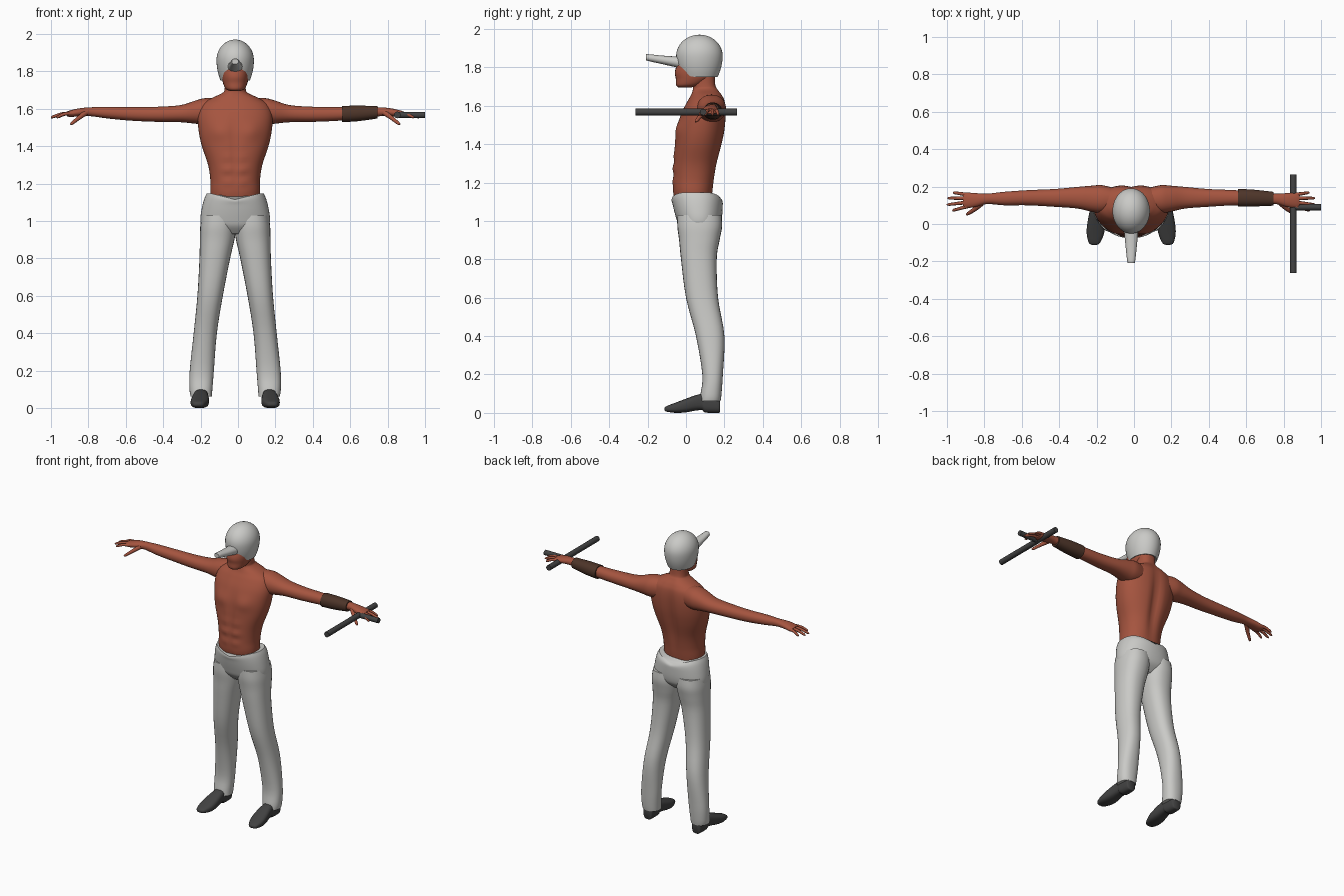
import bpy, bmesh, math
from mathutils import Vector

if "Cube" in bpy.data.objects:
    bpy.data.objects.remove(bpy.data.objects["Cube"])

CX = -0.015  # body centre line


def material(name, rgb):
    m = bpy.data.materials.new(name)
    m.diffuse_color = (*rgb, 1)
    m.use_nodes = True
    m.node_tree.nodes["Principled BSDF"].inputs["Base Color"].default_value = m.diffuse_color
    return m


SKIN = material("red skin", (0.38, 0.09, 0.05))
CLOTH = material("light grey cloth", (0.59, 0.59, 0.57))
DARK = material("dark grey", (0.055, 0.055, 0.055))
LEATHER = material("brown leather", (0.075, 0.035, 0.022))


def finish(name, bm, mat, mirror=False, angle=50):
    bmesh.ops.recalc_face_normals(bm, faces=bm.faces)
    me = bpy.data.meshes.new(name)
    bm.to_mesh(me)
    bm.free()
    me.materials.append(mat)
    ob = bpy.data.objects.new(name, me)
    bpy.context.collection.objects.link(ob)
    ob.location.x = CX
    bpy.ops.object.select_all(action='DESELECT')
    ob.select_set(True)
    bpy.context.view_layer.objects.active = ob
    bpy.ops.object.shade_smooth_by_angle(angle=math.radians(angle))
    if mirror:
        mod = ob.modifiers.new("mirror", 'MIRROR')
        mod.use_mirror_merge = False
    return ob


def spline(rows, steps):
    """Catmull-Rom interpolation through rows of numbers."""
    out = []
    for i in range(len(rows) - 1):
        a, b, c, d = (rows[max(i - 1, 0)], rows[i], rows[i + 1], rows[min(i + 2, len(rows) - 1)])
        for k in range(steps):
            t = k / steps
            out.append([q + 0.5 * t * (r - p + t * (2 * p - 5 * q + 4 * r - s + t * (3 * (q - r) + s - p)))
                        for p, q, r, s in zip(a, b, c, d)])
    return out + [list(rows[-1])]


def skin_rings(bm, rings):
    """Bridge rings of points and cap both ends."""
    rings = [[bm.verts.new(p) for p in ring] for ring in rings]
    n = len(rings[0])
    for a, b in zip(rings, rings[1:]):
        for i in range(n):
            bm.faces.new((a[i], a[(i + 1) % n], b[(i + 1) % n], b[i]))
    bm.faces.new(rings[0])
    bm.faces.new(rings[-1])


def loft(name, rows, axis, mat, mirror=False, n=28, steps=4, power=2.2, shape=None):
    """Rows hold (position on axis, u min, u max, v min, v max)."""
    rings = []
    for t, u0, u1, v0, v1 in spline(rows, steps):
        ring = []
        for i in range(n):
            a = 2 * math.pi * i / n
            c, s = math.cos(a), math.sin(a)
            u = (u0 + u1) / 2 + (u1 - u0) / 2 * math.copysign(abs(c) ** (2 / power), c)
            v = (v0 + v1) / 2 + (v1 - v0) / 2 * math.copysign(abs(s) ** (2 / power), s)
            p = Vector({'x': (t, u, v), 'y': (u, t, v), 'z': (u, v, t)}[axis])
            ring.append(shape(p) if shape else p)
        rings.append(ring)
    bm = bmesh.new()
    skin_rings(bm, rings)
    return finish(name, bm, mat, mirror)


def bump(v, centre, width):
    return math.exp(-((v - centre) / width) ** 2)


# Torso and neck, with spine, chest and belly modelling
def muscles(p):
    if p.y > 0.08:
        p.y -= 0.022 * bump(p.x, 0, 0.03) * bump(p.z, 1.42, 0.2)
    else:
        p.y += 0.010 * bump(p.x, 0, 0.018) * bump(p.z, 1.38, 0.18)
        p.y -= 0.012 * bump(abs(p.x), 0.085, 0.05) * bump(p.z, 1.48, 0.045)
        p.y -= 0.004 * bump(abs(p.x), 0.04, 0.03) * math.sin(p.z * 90) * bump(p.z, 1.27, 0.09)
    return p


torso = [(1.06, .125, -.045, .125), (1.15, .133, -.068, .14), (1.22, .133, -.07, .15),
         (1.30, .145, -.068, .165), (1.40, .178, -.06, .19), (1.48, .195, -.048, .205),
         (1.56, .20, -.025, .21), (1.62, .18, .005, .205), (1.655, .13, .025, .19),
         (1.685, .068, .035, .168), (1.71, .056, .035, .155), (1.78, .055, .03, .15)]
loft("torso", [(z, -w, w, a, b) for z, w, a, b in torso], 'z', SKIN, n=56, steps=6, shape=muscles)

# Head under the helmet
head = [(1.696, .03, -.04, .03), (1.708, .052, -.052, .08), (1.74, .066, -.053, .13),
        (1.77, .071, -.058, .15), (1.80, .071, -.052, .15), (1.84, .065, -.035, .15)]
loft("head", [(z, -w, w, a, b) for z, w, a, b in head], 'z', SKIN)

# Arms
loft("arms", [(.10, .07, .195, 1.52, 1.655), (.16, .058, .208, 1.515, 1.657),
              (.21, .065, .205, 1.52, 1.645), (.29, .083, .198, 1.528, 1.62),
              (.41, .092, .187, 1.53, 1.611), (.55, .10, .181, 1.536, 1.609),
              (.68, .10, .172, 1.548, 1.61), (.77, .107, .162, 1.56, 1.608),
              (.83, .092, .165, 1.56, 1.603), (.88, .085, .168, 1.556, 1.592),
              (.90, .09, .163, 1.56, 1.585)], 'x', SKIN, mirror=True)


# Fingers and thumbs
def digit(name, path, r0, r1):
    bm = bmesh.new()
    pts = [Vector(p) for p in spline(path, 4)]
    last = len(pts) - 1
    rings = []
    for k, p in enumerate(pts):
        d = (pts[min(k + 1, last)] - pts[max(k - 1, 0)]).normalized()
        side = d.cross(Vector((0, 0, 1))).normalized()
        up = side.cross(d)
        r = (r0 + (r1 - r0) * k / last) * (0.6 if k == last else 1)
        rings.append([p + r * (math.cos(i * math.pi / 4) * side + math.sin(i * math.pi / 4) * up)
                      for i in range(8)])
    skin_rings(bm, rings)
    finish(name, bm, SKIN, True)


for name, y, tip, ty in (("index_fingers", .096, .955, .072), ("middle_fingers", .117, .985, .103),
                         ("ring_fingers", .138, .982, .138), ("little_fingers", .156, .952, .168)):
    digit(name, [(.87, y, 1.575), ((.87 + tip) / 2, (y + ty) / 2, 1.572), (tip, ty, 1.553)], .011, .007)
digit("thumbs", [(.80, .112, 1.578), (.835, .08, 1.552), (.88, .05, 1.516)], .016, .008)

# Wristband on one forearm
loft("wristband", [(.57, .093, .188, 1.528, 1.615), (.66, .094, .183, 1.534, 1.617),
                   (.76, .098, .172, 1.548, 1.614)], 'x', LEATHER)


# Trousers: hips with a dipped waistline, then the legs
def waistline(p):
    if p.z > 1.09:
        dip = 0.035 * max(0, 1 - abs(p.x) / 0.13)
        p.z -= dip * (p.z - 1.09) / 0.06
    return p


hips = [(.93, .12, .0, .13), (.97, .175, -.035, .172), (1.01, .186, -.05, .186), (1.07, .178, -.066, .191),
        (1.12, .165, -.075, .19), (1.148, .152, -.074, .178)]
loft("trouser_hips", [(z, -w, w, a, b) for z, w, a, b in hips], 'z', CLOTH, n=48, shape=waistline)
loft("trouser_legs", [(.062, .125, .238, .072, .18), (.10, .122, .244, .076, .185),
                      (.20, .114, .243, .085, .192), (.40, .098, .222, .052, .2),
                      (.60, .066, .202, .0, .167), (.80, .027, .191, -.026, .16),
                      (.90, .004, .189, -.036, .175), (.97, -.004, .187, -.045, .188),
                      (1.03, .0, .178, -.045, .185)], 'z', CLOTH, mirror=True, power=2.3)

# Shoes
loft("shoes", [(-.112, .185, .208, .014, .026), (-.10, .166, .227, .006, .036),
               (-.05, .145, .238, .0, .055), (.0, .140, .235, .003, .074),
               (.05, .143, .226, .012, .092), (.085, .146, .220, .014, .10),
               (.10, .146, .220, .002, .10), (.165, .150, .216, .0, .09),
               (.177, .156, .210, .004, .08)], 'y', DARK, mirror=True, power=2.8)

# Helmet dome with an arched face opening
bm = bmesh.new()
rings = []
for j in range(21):
    ring = []
    for i in range(40):
        a = 2 * math.pi * i / 40
        front = max(0, -math.sin(a)) ** 4
        low = 1.75 + 0.07 * front
        z = low + (1.97 - low) * math.sin(j / 20 * math.pi / 2)
        h = (z - 1.86) / 0.11
        r = math.sqrt(max(1 - h * h, 0.0004)) if h > 0 else 1 - 0.22 * h * h
        ring.append((.1 * r * math.cos(a), .07 + .121 * r * math.sin(a), z))
    rings.append(ring)
rings.insert(0, [(x * .6, .08 + (y - .08) * .6, 1.765) for x, y, z in rings[0]])
skin_rings(bm, rings)
finish("helmet", bm, CLOTH)

# Long tapered beak on the helmet
beak = [(.02, .045, 1.775, 1.862), (-.04, .038, 1.797, 1.857), (-.12, .030, 1.816, 1.861),
        (-.20, .021, 1.834, 1.869), (-.209, .015, 1.84, 1.865)]
loft("helmet_beak", [(y, -w, w, a, b) for y, w, a, b in beak], 'y', CLOTH)


# Baton: long rod with a side handle
def rod(name, axis, start, end, u, v, r):
    loft(name, [(t, u - r, u + r, v - r, v + r) for t in (start, end)], axis, DARK, n=16, steps=1, power=2)


rod("baton_rod", 'y', -.262, .265, .852 - CX, 1.567, .018)
rod("baton_handle", 'x', .845 - CX, 1.0 - CX, .09, 1.567, .017)
